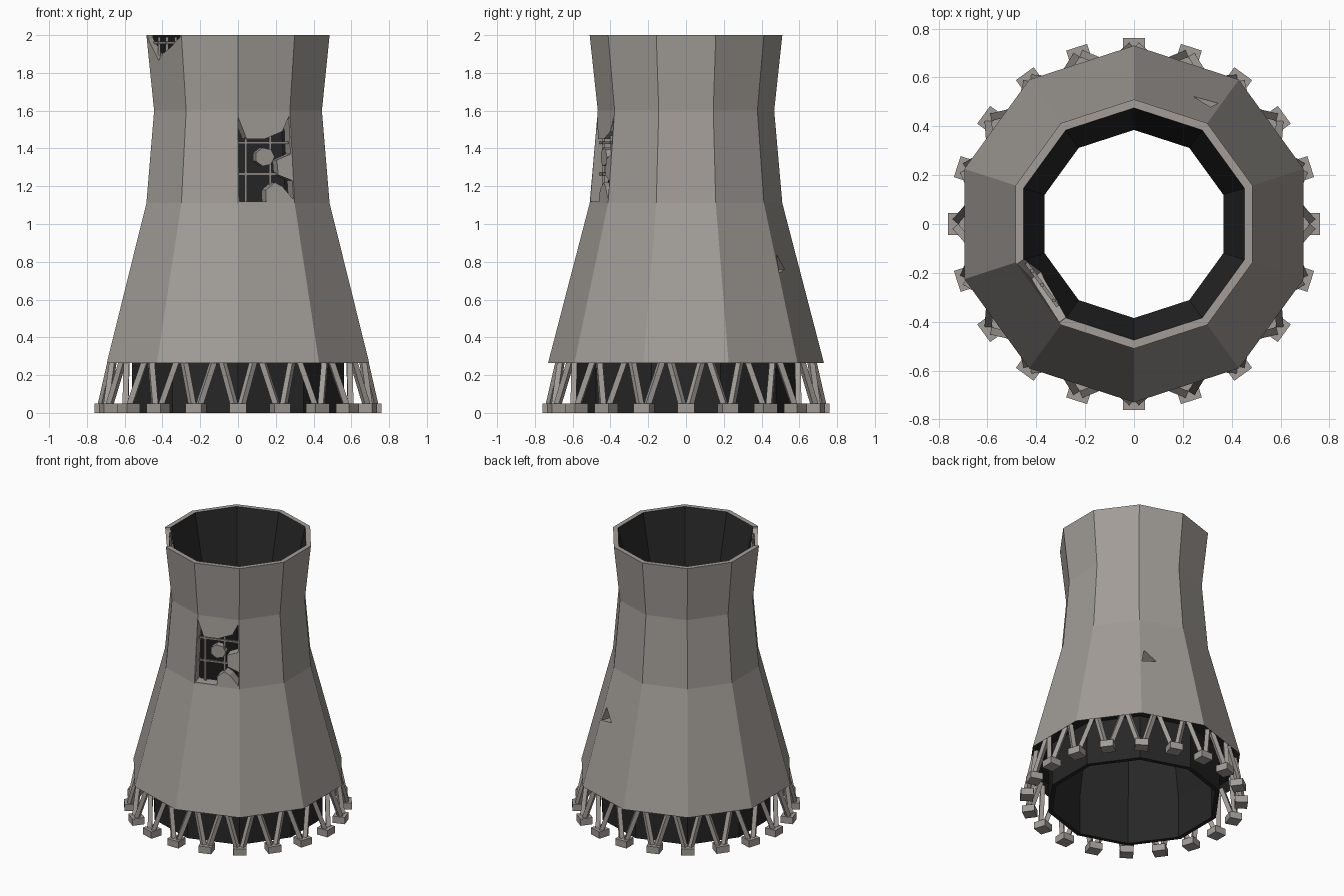
import bpy, bmesh, math
from mathutils import Vector, Matrix

cube = bpy.data.objects.get("Cube")
if cube:
    bpy.data.objects.remove(cube, do_unlink=True)


def material(name, rgb):
    mat = bpy.data.materials.new(name)
    mat.use_nodes = True
    mat.diffuse_color = (*rgb, 1)
    mat.node_tree.nodes["Principled BSDF"].inputs["Base Color"].default_value = (*rgb, 1)
    return mat


CONCRETE = material("weathered concrete", (0.36, 0.335, 0.31))
DARK = material("dark lining", (0.02, 0.02, 0.02))
STEEL = material("bare steel", (0.27, 0.25, 0.235))
SIDES = 10


def make_object(name, bm, *mats):
    bmesh.ops.recalc_face_normals(bm, faces=bm.faces)
    mesh = bpy.data.meshes.new(name)
    bm.to_mesh(mesh)
    bm.free()
    for mat in mats:
        mesh.materials.append(mat)
    obj = bpy.data.objects.new(name, mesh)
    bpy.context.collection.objects.link(obj)
    return obj


def polar(angle, radius, z):
    a = math.radians(angle)
    return Vector((radius * math.cos(a), radius * math.sin(a), z))


def add_bar(bm, start, end, width):
    axis = end - start
    turn = axis.to_track_quat('Z', 'Y').to_matrix().to_4x4()
    size = Matrix.Diagonal((width, width, axis.length, 1))
    bmesh.ops.create_cube(bm, size=1, matrix=Matrix.Translation((start + end) / 2) @ turn @ size)


def on_wall(angle, u, z, radius, inset):
    # point on a flat wall panel: u runs sideways, inset goes inward
    apothem = radius * math.cos(math.pi / SIDES) - inset
    a = math.radians(angle)
    side = Vector((-math.sin(a), math.cos(a), 0))
    return polar(angle, apothem, z) + side * u


def add_prism(bm, angle, outline, radius, near, far):
    # extrude an outline through a wall panel
    face = bm.faces.new([bm.verts.new(on_wall(angle, u, z, radius, near)) for u, z in outline])
    extruded = bmesh.ops.extrude_face_region(bm, geom=[face])["geom"]
    move = on_wall(angle, 0, 0, radius, far) - on_wall(angle, 0, 0, radius, near)
    bmesh.ops.translate(bm, vec=move, verts=[g for g in extruded if isinstance(g, bmesh.types.BMVert)])


# Tower wall: closed profile of radius and height, turned about z
profile = [(0.73, 0.265), (0.51, 1.11), (0.467, 1.6), (0.51, 2.0),
           (0.475, 2.0), (0.385, 1.6), (0.43, 1.11), (0.56, 0.3),
           (0.56, 0.0), (0.59, 0.0), (0.59, 0.32), (0.69, 0.32)]
bm = bmesh.new()
rings = [[bm.verts.new(polar(18 + 36 * i, r, z)) for r, z in profile] for i in range(SIDES)]
for i, ring in enumerate(rings):
    following = rings[(i + 1) % SIDES]
    for k in range(len(profile)):
        n = (k + 1) % len(profile)
        face = bm.faces.new((ring[k], following[k], following[n], ring[n]))
        face.material_index = 0 if k < 4 else 1
tower = make_object("tower_wall", bm, CONCRETE, DARK)

# Broken openings cut through the wall
front_break = [(-0.146, 1.57), (-0.10, 1.45), (0.0, 1.45), (0.10, 1.49), (0.138, 1.57),
               (0.142, 1.37), (0.065, 1.34), (0.07, 1.26), (0.148, 1.23),
               (0.152, 1.13), (0.09, 1.2), (0.05, 1.22), (0.0, 1.18),
               (0.0, 1.12), (-0.15, 1.12)]
rim_break = [(-0.152, 2.02), (-0.145, 1.98), (-0.065, 1.865), (-0.03, 1.9),
             (0.04, 1.93), (0.145, 1.99), (0.15, 2.02)]
back_break = [(-0.175, 0.74), (-0.15, 0.84), (-0.07, 0.76)]
for angle, outline, radius, depth in ((-72, front_break, 0.49, 0.16),
                                      (216, rim_break, 0.51, 0.14),
                                      (72, back_break, 0.6, 0.2)):
    bm = bmesh.new()
    add_prism(bm, angle, outline, radius, -0.06, depth)
    cutter = make_object("cutter", bm, CONCRETE)
    cutter.hide_render = True
    mod = tower.modifiers.new("break", 'BOOLEAN')
    mod.operation = 'DIFFERENCE'
    mod.solver = 'EXACT'
    mod.object = cutter
    bpy.context.view_layer.objects.active = tower
    bpy.ops.object.modifier_apply(modifier=mod.name)
    bpy.data.objects.remove(cutter, do_unlink=True)

# Reinforcing bars left in the front opening
bm = bmesh.new()
for a, b in (((-0.14, 1.43), (0.14, 1.43)), ((-0.14, 1.265), (0.14, 1.265)),
             ((-0.095, 1.12), (-0.095, 1.46)), ((0.04, 1.18), (0.04, 1.47))):
    add_bar(bm, on_wall(-72, *a, 0.487, 0.035), on_wall(-72, *b, 0.487, 0.035), 0.014)
make_object("front_rebar", bm, STEEL)

# Concrete lump still hanging on the bars
bm = bmesh.new()
lump = [(0.055 * math.cos(k * math.tau / 7), 1.355 + 0.05 * math.sin(k * math.tau / 7)) for k in range(7)]
add_prism(bm, -72, lump, 0.487, 0.005, 0.055)
make_object("hanging_lump", bm, CONCRETE)

# Bars in the broken rim
bm = bmesh.new()
for a, b in (((-0.13, 1.96), (0.09, 1.96)), ((-0.09, 1.89), (-0.09, 1.99)),
             ((-0.02, 1.89), (-0.02, 1.99)), ((0.06, 1.92), (0.06, 1.99))):
    add_bar(bm, on_wall(216, *a, 0.505, 0.03), on_wall(216, *b, 0.505, 0.03), 0.014)
make_object("rim_rebar", bm, STEEL)

# Ring of footings, each carrying a pair of splayed struts
feet, struts = bmesh.new(), bmesh.new()
for i in range(20):
    angle = 18 * i
    place = Matrix.Translation(polar(angle, 0.718, 0.025)) @ Matrix.Rotation(math.radians(angle), 4, 'Z')
    bmesh.ops.create_cube(feet, size=1, matrix=place @ Matrix.Diagonal((0.085, 0.09, 0.05, 1)))
    for side in (-1, 1):
        add_bar(struts, polar(angle + side * 1.3, 0.725, 0.03),
                polar(angle + side * 7.3, 0.672, 0.285), 0.03)
make_object("footings", feet, CONCRETE)
make_object("splayed_struts", struts, CONCRETE)
